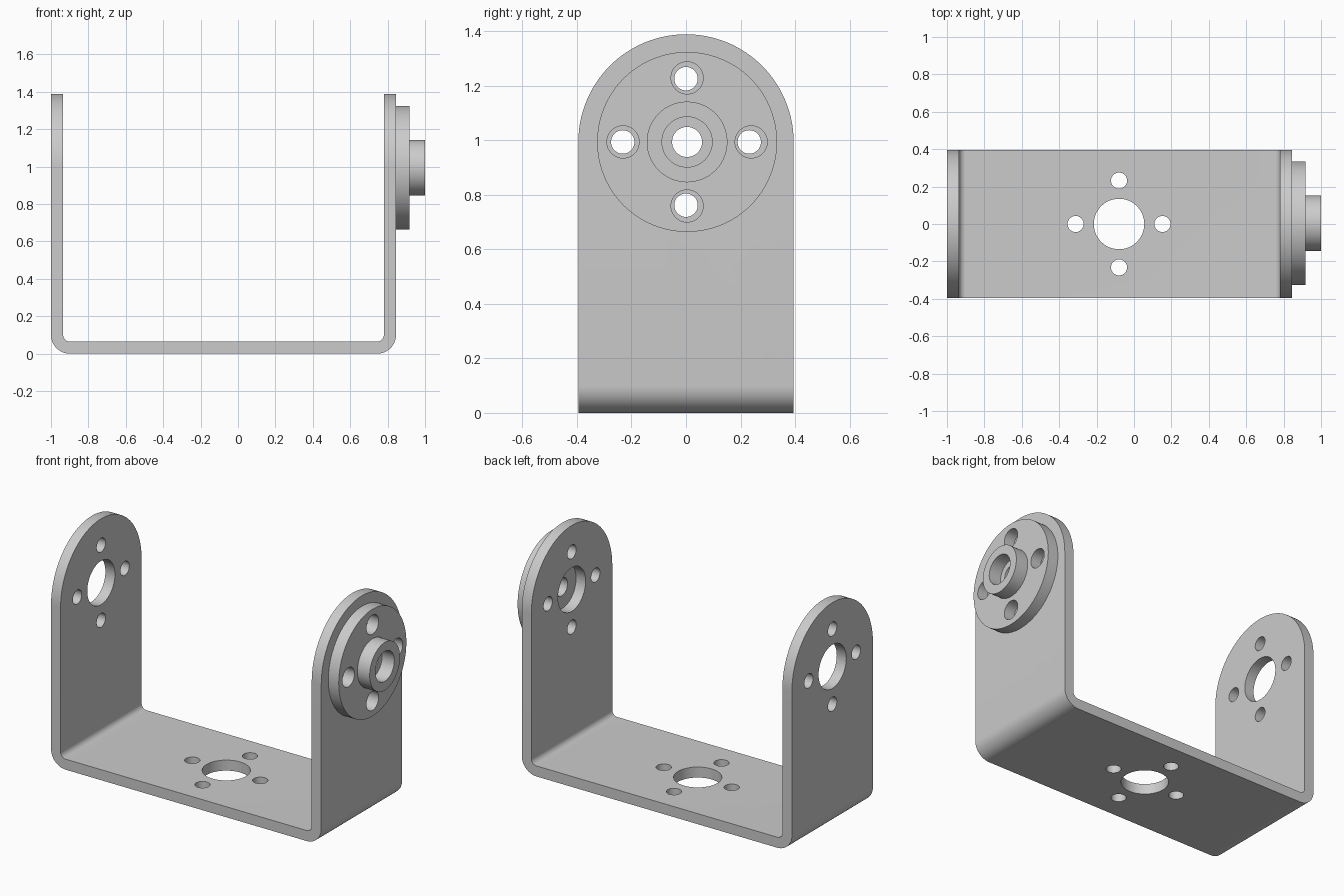
import bpy, bmesh
from math import pi, sin, cos
from mathutils import Vector, Matrix

cube = bpy.data.objects.get("Cube")
if cube:
    bpy.data.objects.remove(cube, do_unlink=True)

LEFT, RIGHT, THICK = 0.845, -1.0, 0.065   # bracket extents along x, sheet thickness
HALF, AXIS = 0.395, 0.994                 # half width, height of the pivot axis
BASE_X, HUB_Y = -0.08, 0.004              # centre of base holes, hub offset

grey = bpy.data.materials.new("satin grey metal")
grey.use_nodes = True
grey.diffuse_color = (0.6, 0.6, 0.6, 1)
grey.node_tree.nodes["Principled BSDF"].inputs["Base Color"].default_value = (0.6, 0.6, 0.6, 1)


def make(name, bm):
    bmesh.ops.recalc_face_normals(bm, faces=bm.faces)
    mesh = bpy.data.meshes.new(name)
    bm.to_mesh(mesh)
    bm.free()
    mesh.materials.append(grey)
    obj = bpy.data.objects.new(name, mesh)
    bpy.context.collection.objects.link(obj)
    return obj


def extrude(name, points, offset):
    bm = bmesh.new()
    face = bm.faces.new([bm.verts.new(p) for p in points])
    top = bmesh.ops.extrude_face_region(bm, geom=[face])
    moved = [v for v in top["geom"] if isinstance(v, bmesh.types.BMVert)]
    bmesh.ops.translate(bm, verts=moved, vec=offset)
    return make(name, bm)


def arc(cx, cz, r, start, end, steps):
    angles = [start + (end - start) * i / steps for i in range(steps + 1)]
    return [(cx + r * cos(a), cz + r * sin(a)) for a in angles]


def drill(bm, centre, radius, depth, turn):
    place = Matrix.Translation(centre) @ turn
    bmesh.ops.create_cone(bm, cap_ends=True, segments=48, radius1=radius,
                          radius2=radius, depth=depth, matrix=place)


def boolean(obj, cutter, operation):
    mod = obj.modifiers.new("cut", 'BOOLEAN')
    mod.operation, mod.solver, mod.object = operation, 'EXACT', cutter
    bpy.ops.object.select_all(action='DESELECT')
    bpy.context.view_layer.objects.active = obj
    obj.select_set(True)
    bpy.ops.object.modifier_apply(modifier=mod.name)
    bpy.data.objects.remove(cutter, do_unlink=True)


def smooth(obj):
    bpy.ops.object.select_all(action='DESELECT')
    bpy.context.view_layer.objects.active = obj
    obj.select_set(True)
    bpy.ops.object.shade_smooth_by_angle(angle=pi / 6)


# Bracket: bent sheet section with rounded corners
R_OUT, R_IN, TOP = 0.1, 0.035, AXIS + HALF
IN_L, IN_R = LEFT - THICK, RIGHT + THICK
section = [(RIGHT, TOP)]
section += arc(RIGHT + R_OUT, R_OUT, R_OUT, pi, 1.5 * pi, 12)
section += arc(LEFT - R_OUT, R_OUT, R_OUT, 1.5 * pi, 2 * pi, 12)
section += [(LEFT, TOP), (IN_L, TOP)]
section += arc(IN_L - R_IN, THICK + R_IN, R_IN, 2 * pi, 1.5 * pi, 12)
section += arc(IN_R + R_IN, THICK + R_IN, R_IN, 1.5 * pi, pi, 12)
section += [(IN_R, TOP)]
bracket = extrude("bracket", [(x, -HALF, z) for x, z in section], Vector((0, 2 * HALF, 0)))

# Round the arm tops
arch = [(-HALF, -0.2)] + arc(0, AXIS, HALF, pi, 0, 64) + [(HALF, -0.2)]
boolean(bracket, extrude("arch_cutter", [(-1.2, y, z) for y, z in arch], Vector((2.4, 0, 0))),
        'INTERSECT')

# Pivot and screw holes in both arms and the base
along_x = Matrix.Rotation(pi / 2, 4, 'Y')
upright = Matrix.Identity(4)
bm = bmesh.new()
for x in (LEFT - THICK / 2, RIGHT + THICK / 2):
    drill(bm, (x, 0, AXIS), 0.135, 0.2, along_x)
    for i in range(4):
        a = i * pi / 2
        drill(bm, (x, 0.232 * cos(a), AXIS + 0.232 * sin(a)), 0.043, 0.2, along_x)
drill(bm, (BASE_X, 0, THICK / 2), 0.135, 0.2, upright)
for i in range(4):
    a = i * pi / 2
    drill(bm, (BASE_X + 0.232 * cos(a), 0.232 * sin(a), THICK / 2), 0.043, 0.2, upright)
boolean(bracket, make("bracket_hole_cutter", bm), 'DIFFERENCE')
smooth(bracket)

# Hub: flange, boss and stepped bore turned about the pivot axis
FLANGE = 0.916
profile = [(0.055, LEFT), (0.33, LEFT), (0.33, FLANGE), (0.148, FLANGE),
           (0.148, 1.0), (0.092, 1.0), (0.092, FLANGE), (0.055, FLANGE)]
bm = bmesh.new()
ring = [bm.verts.new((x, HUB_Y, AXIS + r)) for r, x in profile]
edges = [bm.edges.new((v, ring[i - 1])) for i, v in enumerate(ring)]
bmesh.ops.spin(bm, geom=ring + edges, cent=(0, HUB_Y, AXIS), axis=(1, 0, 0),
               angle=2 * pi, steps=96, use_merge=True)
bmesh.ops.remove_doubles(bm, verts=bm.verts, dist=0.0001)
hub = make("hub", bm)

# Screw clearance holes through the flange
bm = bmesh.new()
for i in range(4):
    a = i * pi / 2
    drill(bm, (0.88, HUB_Y + 0.235 * cos(a), AXIS + 0.235 * sin(a)), 0.059, 0.2, along_x)
boolean(hub, make("hub_hole_cutter", bm), 'DIFFERENCE')
smooth(hub)
